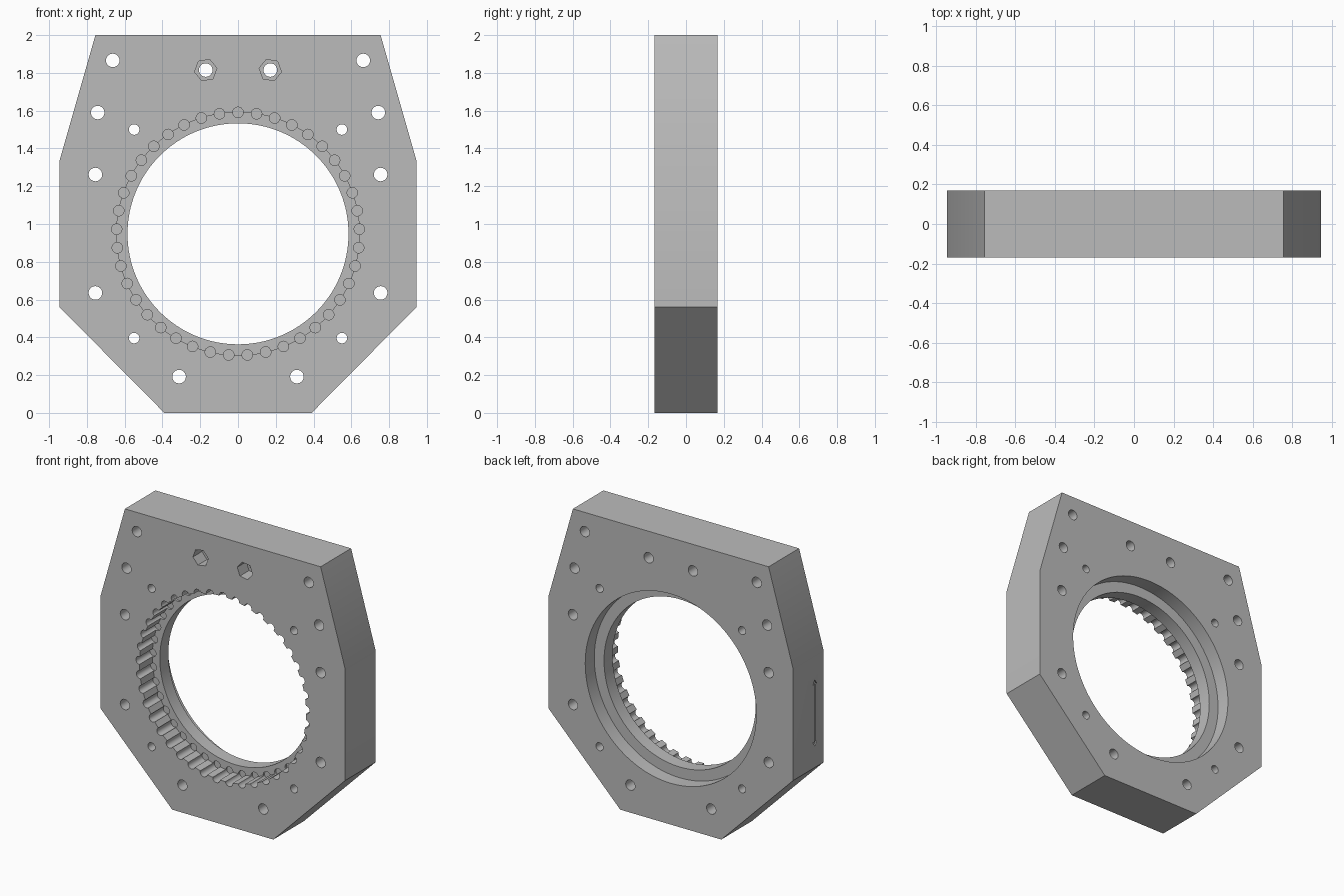
import bpy, bmesh, math
from mathutils import Vector

if "Cube" in bpy.data.objects:
    bpy.data.objects.remove(bpy.data.objects["Cube"])

HALF = 0.168            # half the plate thickness
CZ = 0.948              # height of the bore centre


def add_prism(bm, pts, y0, y1):
    """Extrude an (x, z) outline from y0 to y1."""
    a = [bm.verts.new((x, y0, z)) for x, z in pts]
    b = [bm.verts.new((x, y1, z)) for x, z in pts]
    n = len(pts)
    bm.faces.new(a)
    bm.faces.new(b[::-1])
    for i in range(n):
        j = (i + 1) % n
        bm.faces.new((a[j], a[i], b[i], b[j]))


def circle(x, z, r, n, turn=0.0):
    return [(x + r * math.cos(turn + 2 * math.pi * i / n),
             z + r * math.sin(turn + 2 * math.pi * i / n)) for i in range(n)]


def finish(name, bm):
    bmesh.ops.recalc_face_normals(bm, faces=bm.faces[:])
    me = bpy.data.meshes.new(name)
    bm.to_mesh(me)
    bm.free()
    ob = bpy.data.objects.new(name, me)
    bpy.context.collection.objects.link(ob)
    return ob


def prisms(name, items):
    bm = bmesh.new()
    for pts, y0, y1 in items:
        add_prism(bm, pts, y0, y1)
    return finish(name, bm)


# Eight-sided plate
right = [(0.39, 0), (0.945, 0.56), (0.945, 1.335), (0.755, 2.0)]
plate = prisms("housing_plate",
               [(right + [(-x, z) for x, z in reversed(right)], -HALF, HALF)])

# Stepped bore: front pocket, narrow lip, rear counterbore
bm = bmesh.new()
steps = [(0.643, -0.25), (0.643, -0.026), (0.585, -0.026),
         (0.585, 0.068), (0.66, 0.068), (0.66, 0.25)]
N = 128
rings = [[bm.verts.new((x, y, z)) for x, z in circle(0, CZ, r, N)] for r, y in steps]
for p, q in zip(rings, rings[1:]):
    for i in range(N):
        j = (i + 1) % N
        bm.faces.new((p[i], p[j], q[j], q[i]))
bm.faces.new(rings[0])
bm.faces.new(rings[-1][::-1])
bore = finish("bore_cutter", bm)

# Ring of 41 round pin grooves, drilled slightly into the lip
PINS = 41
pins = []
for i in range(PINS):
    a = math.pi / 2 + 2 * math.pi * i / PINS
    pins.append((circle(0.643 * math.cos(a), CZ + 0.643 * math.sin(a), 0.028, 18, a + 0.05),
                 -0.25, -0.012))
grooves = prisms("pin_groove_cutter", pins)

# Bolt holes, mirrored left and right
holes = [(0.663, 1.866, 0.036), (0.743, 1.59, 0.036), (0.755, 1.262, 0.036),
         (0.755, 0.635, 0.036), (0.312, 0.192, 0.036), (0.171, 1.815, 0.036),
         (0.55, 1.5, 0.028), (0.55, 0.396, 0.028)]
bolts = prisms("bolt_hole_cutter",
               [(circle(s * x, z, r, 24), -0.3, 0.3) for x, z, r in holes for s in (-1, 1)])

# Hexagonal nut pockets on the front
nuts = prisms("nut_pocket_cutter",
              [(circle(s * 0.171, 1.815, 0.06, 6, -s * 0.17), -0.3, -HALF + 0.1)
               for s in (-1, 1)])

# Shallow engraved line with arrow ends on the left edge
bm = bmesh.new()
outline = [(-0.006, 0.74), (-0.006, 1.14), (-0.022, 1.14), (0, 1.17),
           (0.022, 1.14), (0.006, 1.14), (0.006, 0.74), (0.022, 0.74),
           (0, 0.71), (-0.022, 0.74)]
add_prism(bm, outline, 0.937, 1.0)
for v in bm.verts:
    v.co = Vector((-v.co.y, v.co.x - 0.07, v.co.z))
arrow = finish("edge_arrow_cutter", bm)

# Cut everything out of the plate
cutters = [bore, grooves, bolts, nuts, arrow]
for c in cutters:
    c.hide_render = True
    m = plate.modifiers.new(c.name, 'BOOLEAN')
    m.operation = 'DIFFERENCE'
    m.solver = 'EXACT'
    m.object = c
deps = bpy.context.evaluated_depsgraph_get()
result = bpy.data.meshes.new_from_object(plate.evaluated_get(deps))
plate.modifiers.clear()
plate.data = result
for c in cutters:
    bpy.data.objects.remove(c, do_unlink=True)

# Grey material
grey = bpy.data.materials.new("plain_grey")
grey.diffuse_color = (0.5, 0.5, 0.5, 1)
grey.use_nodes = True
grey.node_tree.nodes["Principled BSDF"].inputs["Base Color"].default_value = grey.diffuse_color
result.materials.clear()
result.materials.append(grey)

bpy.context.view_layer.objects.active = plate
plate.select_set(True)
bpy.ops.object.shade_smooth_by_angle(angle=math.radians(30))
